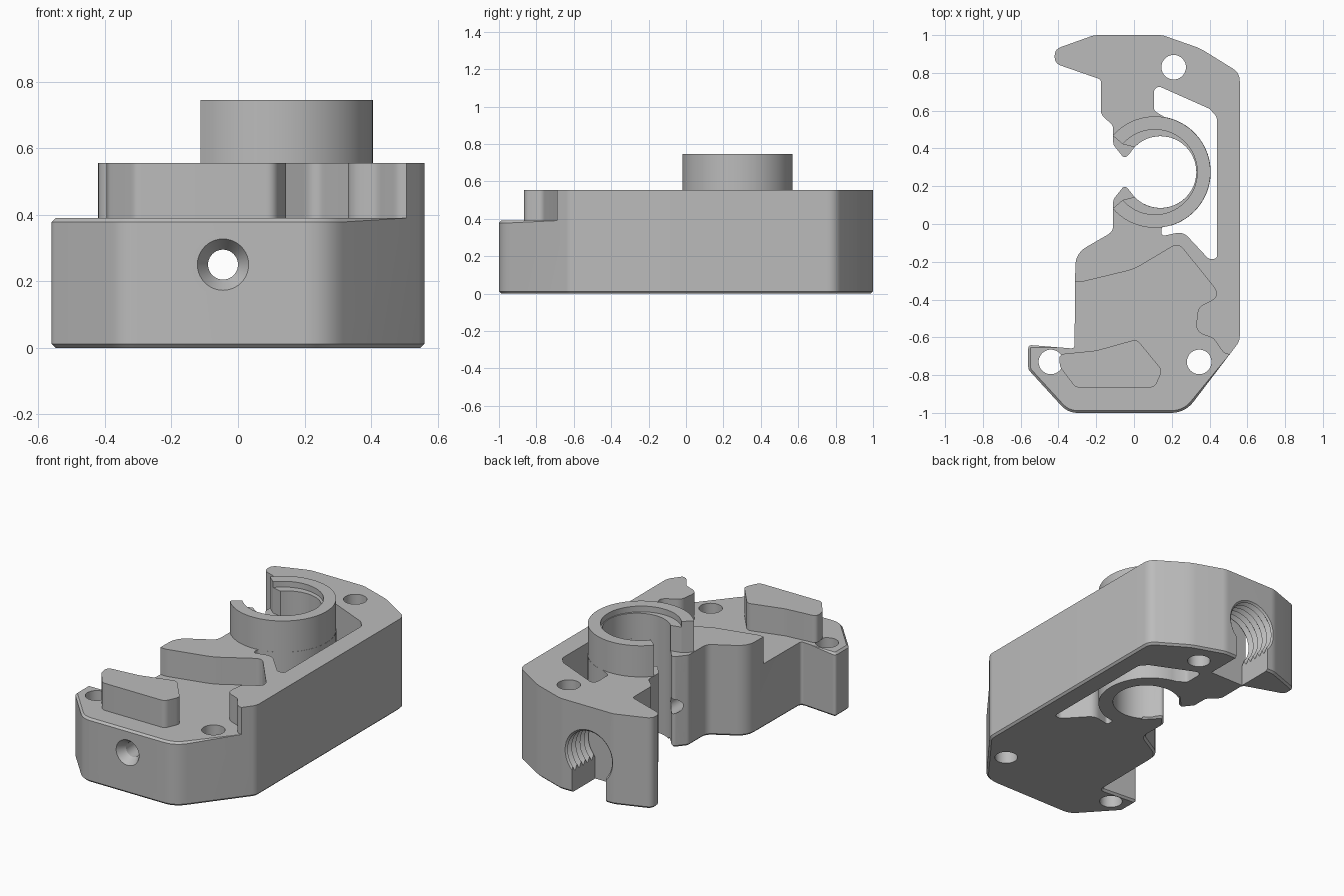
import bpy, bmesh
from math import sin, cos, tan, radians, tau
from mathutils import Vector

if "Cube" in bpy.data.objects:
    bpy.data.objects.remove(bpy.data.objects["Cube"])

grey = bpy.data.materials.new("plain grey")
grey.use_nodes = True
colour = (0.5, 0.5, 0.5, 1)
grey.diffuse_color = colour
grey.node_tree.nodes["Principled BSDF"].inputs["Base Color"].default_value = colour

TOP, LEDGE = 0.555, 0.39
BORE = (0.14, 0.275)
RING = (0.11, 0.275)
AXIS = (-0.045, 0.25)      # x and z of the long screw hole


def arc(centre, r, start, end, n=32):
    """Points on an arc, angles in degrees."""
    angles = [radians(start + (end - start) * i / n) for i in range(n + 1)]
    return [(centre[0] + r * cos(a), centre[1] + r * sin(a)) for a in angles]


def rounded(corners, steps=7):
    """Round each (x, y, radius) corner of a closed outline."""
    out = []
    for i, (x, y, r) in enumerate(corners):
        p = Vector((x, y))
        if r == 0:
            out.append(p)
            continue
        a = Vector(corners[i - 1][:2]) - p
        b = Vector(corners[(i + 1) % len(corners)][:2]) - p
        t = min(r / tan(a.angle(b) / 2), 0.48 * a.length, 0.48 * b.length)
        a, b = a.normalized() * t, b.normalized() * t
        for k in range(steps + 1):
            s = k / steps
            out.append(p + a * (1 - s) ** 2 + b * s ** 2)
    return out


def to_object(name, bm):
    bmesh.ops.recalc_face_normals(bm, faces=bm.faces)
    mesh = bpy.data.meshes.new(name)
    bm.to_mesh(mesh)
    bm.free()
    mesh.materials.append(grey)
    ob = bpy.data.objects.new(name, mesh)
    bpy.context.collection.objects.link(ob)
    return ob


def prism(name, points, z0, z1):
    bm = bmesh.new()
    base = bm.faces.new([bm.verts.new((p[0], p[1], z0)) for p in points])
    new = bmesh.ops.extrude_face_region(bm, geom=[base], use_keep_orig=True)["geom"]
    bmesh.ops.translate(bm, verts=[v for v in new if isinstance(v, bmesh.types.BMVert)],
                        vec=(0, 0, z1 - z0))
    return to_object(name, bm)


def lathe_y(name, profile, n=40):
    """Turn (y, radius) pairs round the screw axis."""
    bm = bmesh.new()
    rings = [[bm.verts.new((AXIS[0] + r * cos(tau * i / n), y, AXIS[1] + r * sin(tau * i / n)))
              for i in range(n)] for y, r in profile]
    for a, b in zip(rings, rings[1:]):
        for i in range(n):
            j = (i + 1) % n
            bm.faces.new((a[i], a[j], b[j], b[i]))
    bm.faces.new(rings[0])
    bm.faces.new(rings[-1])
    return to_object(name, bm)


def cut(ob, cutter):
    cutter.hide_render = True
    mod = ob.modifiers.new("cut", "BOOLEAN")
    mod.operation, mod.solver, mod.object = "DIFFERENCE", "EXACT", cutter
    bpy.context.view_layer.objects.active = ob
    bpy.ops.object.modifier_apply(modifier=mod.name)
    bpy.data.objects.remove(cutter)


def chamfer(ob, wanted, size):
    bm = bmesh.new()
    bm.from_mesh(ob.data)
    edges = [e for e in bm.edges if len(e.link_faces) == 2
             and e.calc_face_angle_signed(0) > 0.5 and wanted(*[v.co for v in e.verts])]
    bmesh.ops.bevel(bm, geom=edges, offset=size, segments=1, affect="EDGES",
                    clamp_overlap=False)
    bm.to_mesh(ob.data)
    bm.free()


# Main body outline: foot, straight side, hooked end, clamp lips, waist
outline = [
    (-.56, -.77, .04), (-.35, -1, .12), (.27, -1, .15), (.56, -.62, .08),
    (.56, .80, .08), (.35, .93, .3), (.15, 1, .12), (-.21, 1, .12),
    (-.42, .925, .05), (-.42, .85, .05), (-.175, .765, .02), (-.175, .58, .05),
    (-.11, .52, .04), (-.11, .42, .04), (-.05, .345, .02), (.03, .43, 0),
    BORE + (0,), (.03, .12, 0), (-.05, .205, .02), (-.11, .13, .04),
    (-.11, -.04, .06), (-.31, -.155, .12), (-.315, -.66, .02), (-.56, -.64, .02)]
body = prism("body", rounded(outline), 0, TOP)
chamfer(body, lambda a, b: max(a.z, b.z) < .001, .012)

# Lowered front ledge with a curved step
step = [
    (-.7, -.295, 0), (-.27, -.305, .1), (.0, -.24, .3), (.235, -.1, .05), (.46, -.38, .05),
    (.34, -.44, .06), (.325, -.57, .06), (.42, -.605, .05), (.48, -.69, .05),
    (.7, -.69, 0), (.7, -1.1, 0), (-.7, -1.1, 0)]
cut(body, prism("step_cutter", rounded(step), LEDGE, 1))
chamfer(body, lambda a, b: abs(a.z - LEDGE) + abs(b.z - LEDGE) < .001
        and (max(a.y, b.y) < -.67 or max(a.x, b.x) < -.53), .012)

# Long opening beside the ring
opening = ([(.44, -.185, .03), (.44, .565, .05), (.40, .61, .05), (.13, .73, .04),
            (.105, .71, .03), (.105, .60, .03)]
           + [p + (0,) for p in arc(RING, .296, 80, -73)]
           + [(.145, -.015, .02), (.145, -.065, .02), (.26, -.04, .07), (.395, -.185, .03)])
cut(body, prism("opening_cutter", rounded(opening), -1, 1))

# Round bore and three bolt holes
for centre, radius in ((BORE, .19), ((.21, .83), .065), ((-.44, -.73), .065), ((.345, -.73), .065)):
    cut(body, prism("hole_cutter", arc(centre, radius, 0, 360, 48)[:-1], -1, 1))

# Countersunk screw hole, threaded socket at the back and the slot beneath it
cut(body, lathe_y("screw_cutter", [(-1.02, .09), (-.95, .045), (.9, .045)]))
thread = [(.77 + .02 * i, .15 if i % 2 else .172) for i in range(13)]
cut(body, lathe_y("thread_cutter", thread + [(1.05, .172)]))
slot = [(AXIS[0] + sx * .115, y) for sx, y in ((-1, .775), (1, .775), (1, 1.1), (-1, 1.1))]
cut(body, prism("slot_cutter", slot, -.1, AXIS[1]))

# Raised open ring with a slightly lower inner lip
inner = arc(RING, .225, 139, -139, 48)
prism("ring", arc(RING, .295, -139, 139, 48) + inner, TOP, .745)
prism("ring_inner_lip", arc(BORE, .19, -136, 136, 48) + inner, TOP, .71)

# Raised pad on the front ledge
pad = [(-.40, -.69, .05), (-.2, -.67, .15), (.015, -.61, .04), (.15, -.775, .04),
       (.11, -.865, .04), (-.31, -.865, .04), (-.39, -.76, .05)]
prism("front_pad", rounded(pad), LEDGE, TOP)

# Smooth curved walls, keep edges crisp
for ob in bpy.context.scene.objects:
    ob.select_set(ob.type == "MESH")
bpy.context.view_layer.objects.active = body
bpy.ops.object.shade_smooth_by_angle(angle=radians(30))
